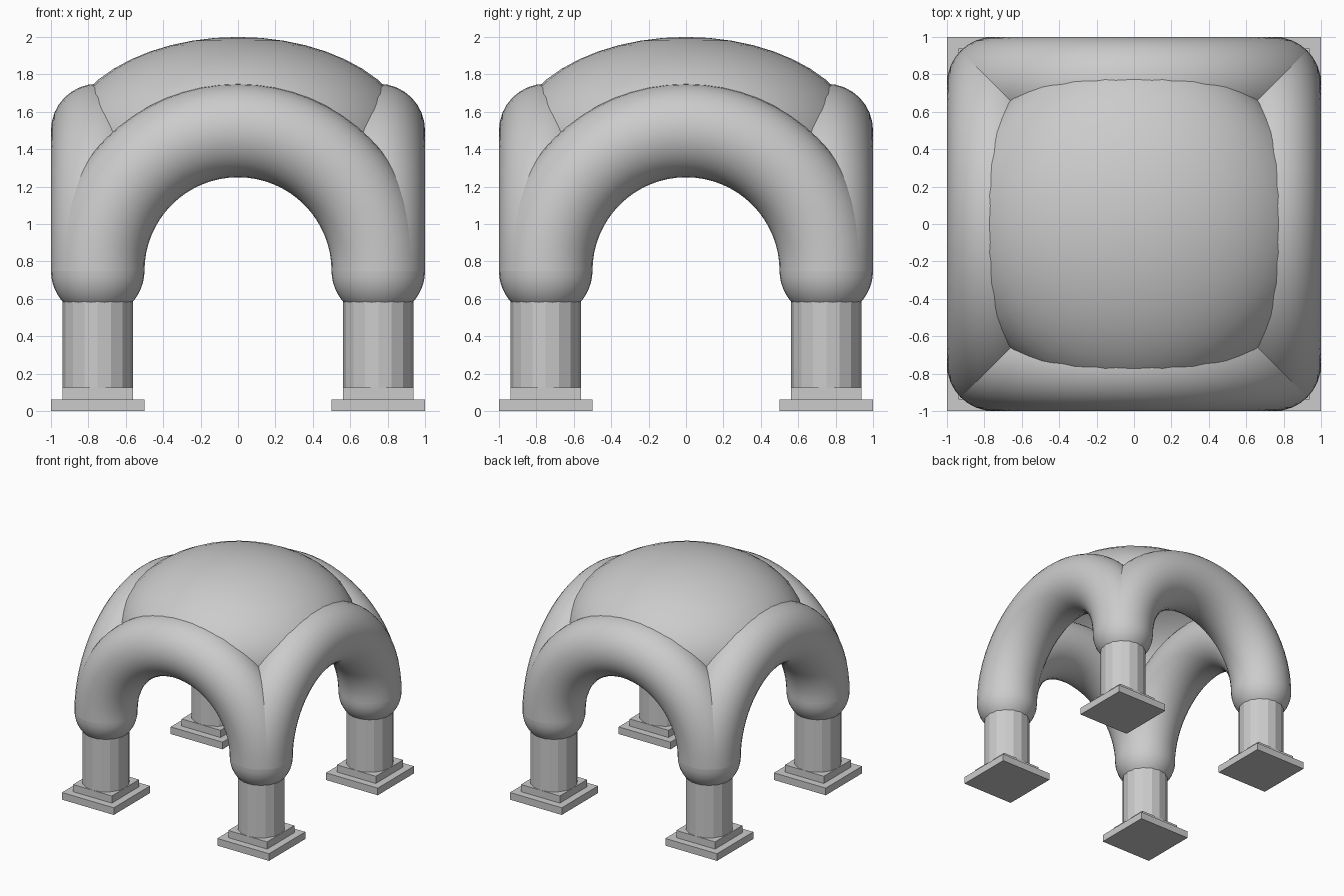
import bpy, bmesh, math
from mathutils import Matrix, Vector

cube = bpy.data.objects.get("Cube")
if cube:
    bpy.data.objects.remove(cube, do_unlink=True)

grey = bpy.data.materials.new("plain_grey")
grey.use_nodes = True
COLOUR = (0.6, 0.6, 0.6, 1)
grey.diffuse_color = COLOUR
grey.node_tree.nodes["Principled BSDF"].inputs["Base Color"].default_value = COLOUR

LEG = 0.75      # leg offset from the centre, also arch radius
TUBE = 0.25     # arch tube radius
COLUMN = 0.1875
SPRING = 0.75   # height where the arches start


def finish(name, bm, smooth=True):
    mesh = bpy.data.meshes.new(name)
    bm.to_mesh(mesh)
    bm.free()
    mesh.materials.append(grey)
    obj = bpy.data.objects.new(name, mesh)
    bpy.context.collection.objects.link(obj)
    if smooth:
        bpy.ops.object.select_all(action='DESELECT')
        obj.select_set(True)
        bpy.context.view_layer.objects.active = obj
        bpy.ops.object.shade_smooth_by_angle(angle=math.radians(30))
    return obj


def half_ball(bm, radius, keep_top):
    """Ball cut at its equator, centred on the origin."""
    bmesh.ops.create_uvsphere(bm, u_segments=32, v_segments=24, radius=radius)
    sign = 1 if keep_top else -1
    spare = [v for v in bm.verts if v.co.z * sign < -1e-4]
    bmesh.ops.delete(bm, geom=spare, context='VERTS')


def box(name, x, y, half, bottom, top):
    bm = bmesh.new()
    size = Matrix.Diagonal((half * 2, half * 2, top - bottom, 1))
    place = Matrix.Translation((x, y, (bottom + top) / 2))
    bmesh.ops.create_cube(bm, size=1, matrix=place @ size)
    finish(name, bm, smooth=False)


# Four half-ring arches, one per side
for i, side in enumerate(("front", "left", "back", "right")):
    bm = bmesh.new()
    ring = bmesh.ops.create_circle(
        bm, segments=32, radius=TUBE, matrix=Matrix.Translation((LEG, 0, 0)))
    bmesh.ops.spin(bm, geom=ring["verts"] + bm.edges[:], cent=(0, 0, 0),
                   axis=(0, -1, 0), angle=math.pi, steps=32)
    bmesh.ops.recalc_face_normals(bm, faces=bm.faces)
    arch = finish(side + "_arch", bm)
    turn = Matrix.Rotation(i * math.pi / 2, 4, 'Z')
    arch.data.transform(turn @ Matrix.Translation((0, -LEG, SPRING)))

# Four legs: rounded collar, column, plinth and foot slab
for sy, depth in ((-1, "front"), (1, "back")):
    for sx, side in ((1, "left"), (-1, "right")):
        x, y, corner = sx * LEG, sy * LEG, depth + "_" + side

        bm = bmesh.new()
        half_ball(bm, TUBE, keep_top=False)
        bmesh.ops.translate(bm, verts=bm.verts, vec=Vector((x, y, SPRING)))
        finish(corner + "_collar", bm)

        bm = bmesh.new()
        bmesh.ops.create_cone(
            bm, cap_ends=True, segments=16, radius1=COLUMN, radius2=COLUMN,
            depth=SPRING - 0.125,
            matrix=Matrix.Translation((x, y, (SPRING + 0.125) / 2)))
        finish(corner + "_column", bm, smooth=False)

        box(corner + "_plinth", x, y, COLUMN, 0.0625, 0.125)
        box(corner + "_foot", x, y, TUBE, 0, 0.0625)

# Open dome shell resting inside the arches
bm = bmesh.new()
half_ball(bm, 1, keep_top=True)
bmesh.ops.scale(bm, verts=bm.verts, vec=(0.94, 0.94, 0.58))
bmesh.ops.translate(bm, verts=bm.verts, vec=(0, 0, 1.42))
finish("dome", bm)
